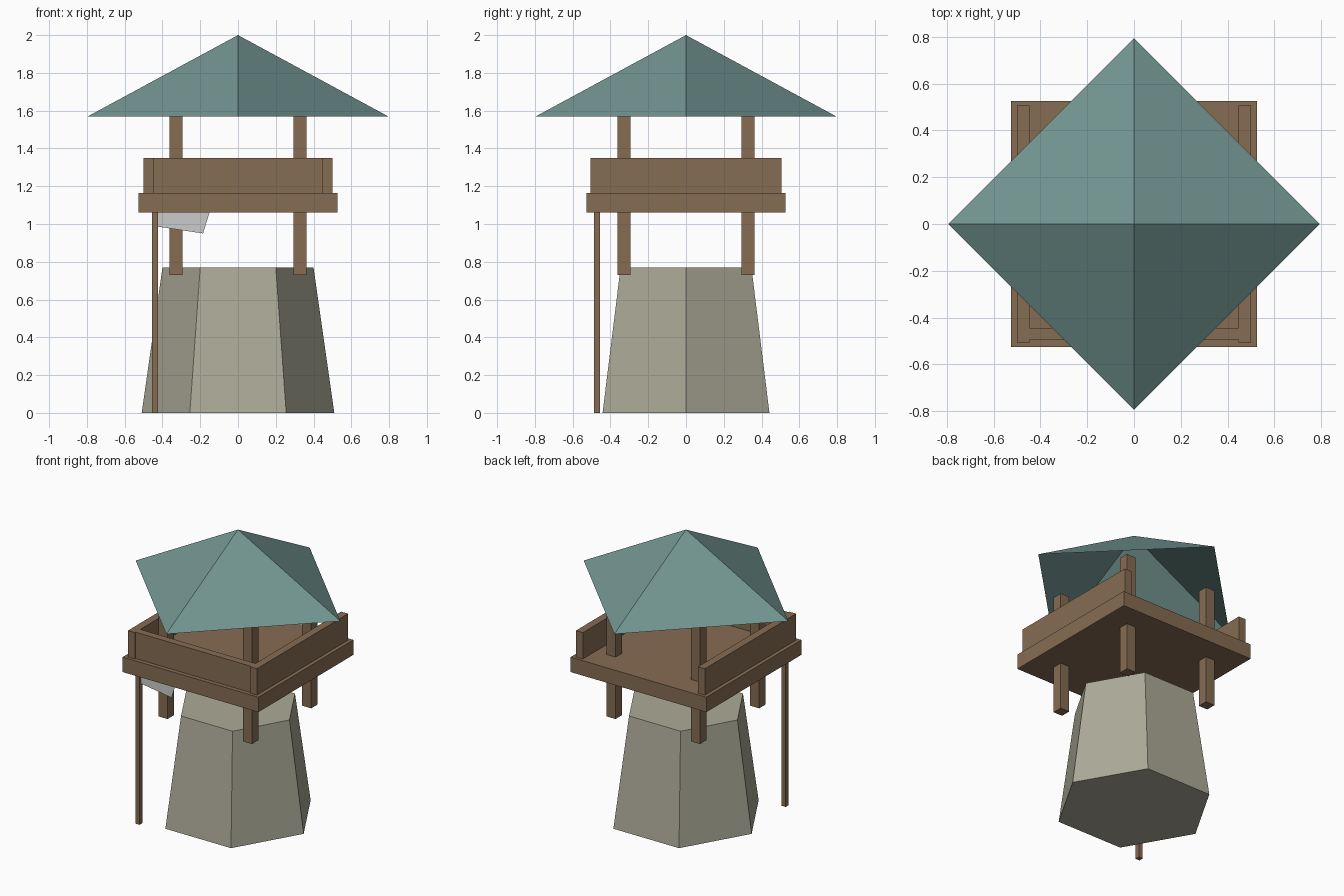
import bpy, bmesh, math

if "Cube" in bpy.data.objects:
    bpy.data.objects.remove(bpy.data.objects["Cube"])


def material(name, rgb):
    m = bpy.data.materials.new(name)
    m.diffuse_color = (*rgb, 1)
    m.use_nodes = True
    m.node_tree.nodes["Principled BSDF"].inputs["Base Color"].default_value = m.diffuse_color
    return m


wood = material("wood", (0.24, 0.15, 0.085))
stone = material("stone", (0.41, 0.40, 0.31))
teal = material("teal", (0.17, 0.30, 0.28))


def add_mesh(name, bm, mat=None):
    me = bpy.data.meshes.new(name)
    bm.to_mesh(me)
    bm.free()
    ob = bpy.data.objects.new(name, me)
    bpy.context.collection.objects.link(ob)
    if mat:
        me.materials.append(mat)
    return ob


def box(name, lo, hi, mat=wood):
    bm = bmesh.new()
    bmesh.ops.create_cube(bm, size=1)
    for v in bm.verts:
        v.co = [(a + b) / 2 + c * (b - a) for a, b, c in zip(lo, hi, v.co)]
    return add_mesh(name, bm, mat)


def ring(bm, n, r, z):
    return [bm.verts.new((r * math.cos(i * math.tau / n),
                          r * math.sin(i * math.tau / n), z)) for i in range(n)]


# Hexagonal tapered stone base
bm = bmesh.new()
low, top = ring(bm, 6, 0.51, 0), ring(bm, 6, 0.40, 0.77)
for i in range(6):
    j = (i + 1) % 6
    bm.faces.new((low[i], low[j], top[j], top[i]))
bm.faces.new(top)
bm.faces.new(low[::-1])
add_mesh("stone_base", bm, stone)

# Pyramid roof, open underneath
bm = bmesh.new()
eaves = ring(bm, 4, 0.795, 1.57)
apex = bm.verts.new((0, 0, 2))
for i in range(4):
    bm.faces.new((eaves[i], eaves[(i + 1) % 4], apex))
add_mesh("roof", bm, teal)

# Platform and four corner posts
box("platform", (-0.527, -0.527, 1.06), (0.527, 0.527, 1.165))
for sx, side in ((-1, "left"), (1, "right")):
    for sy, end in ((-1, "front"), (1, "back")):
        x, y = 0.328 * sx, 0.328 * sy
        box(f"{end}_{side}_post", (x - 0.035, y - 0.035, 0.73),
            (x + 0.035, y + 0.035, 1.572))

# Railings on three sides, the back is open
    x = 0.474 * sx
    box(f"{side}_railing", (x - 0.027, -0.506, 1.165), (x + 0.027, 0.506, 1.35))
box("front_railing", (-0.447, -0.497, 1.165), (0.447, -0.445, 1.35))

# Thin pole with a hanging flag
box("flag_pole", (-0.455, -0.488, 0), (-0.423, -0.456, 1.08))
bm = bmesh.new()
bm.faces.new([bm.verts.new((x, -0.472, z)) for x, z in
              ((-0.43, 0.987), (-0.185, 0.95), (-0.145, 1.08), (-0.43, 1.08))])
add_mesh("flag", bm)
